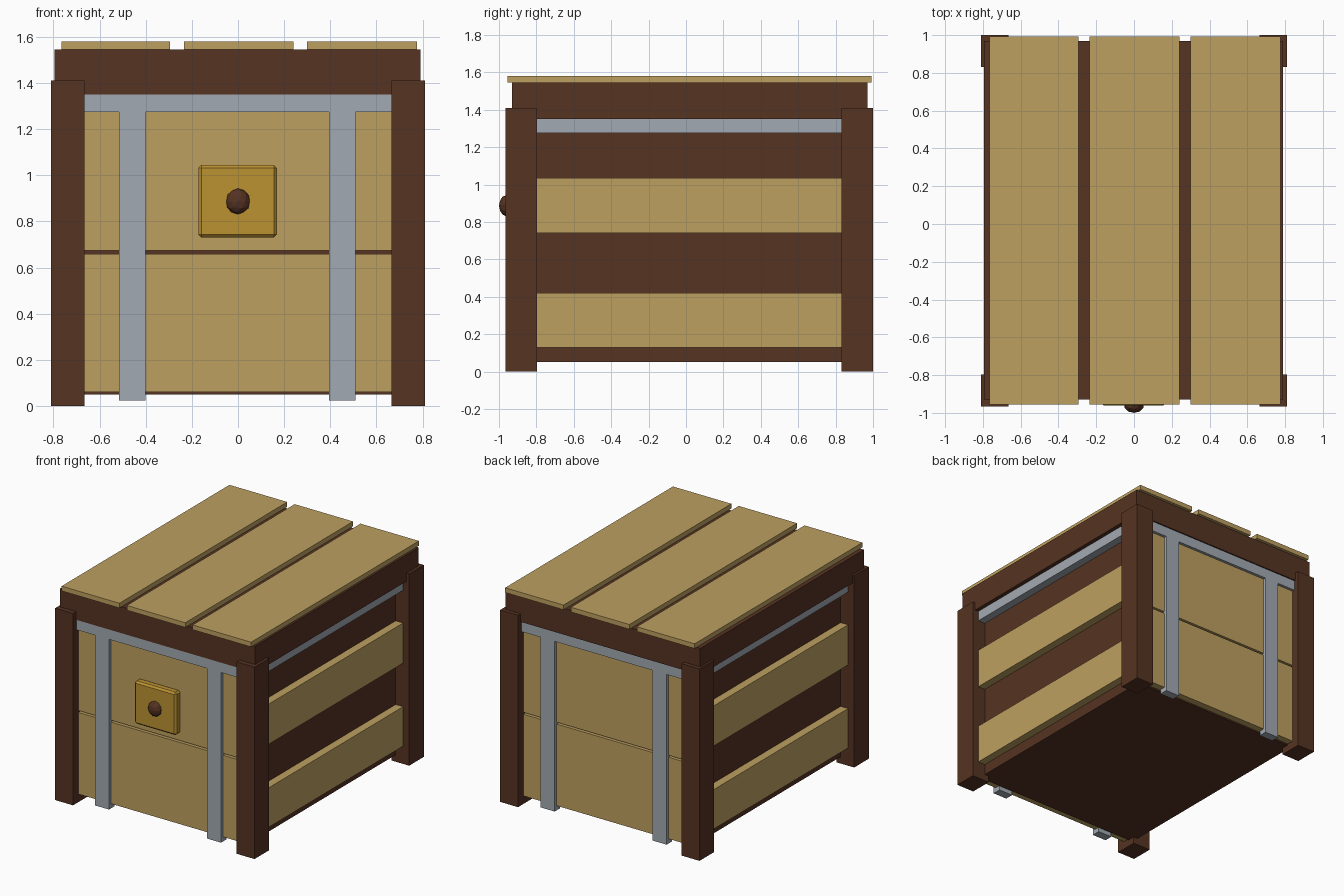
import bpy
import bmesh
from mathutils import Matrix

if "Cube" in bpy.data.objects:
    bpy.data.objects.remove(bpy.data.objects["Cube"], do_unlink=True)


def material(name, rgb):
    m = bpy.data.materials.new(name)
    m.use_nodes = True
    color = (*rgb, 1)
    m.diffuse_color = color
    m.node_tree.nodes["Principled BSDF"].inputs["Base Color"].default_value = color
    return m


TAN = material("light wood", (0.515, 0.352, 0.117))
BROWN = material("dark wood", (0.093, 0.033, 0.016))
GRAY = material("steel", (0.361, 0.402, 0.445))
GOLD = material("brass", (0.497, 0.287, 0.032))

MID = 0.0175  # middle of the crate in y, since the knob sticks out in front


def finish(name, bm, mat):
    mesh = bpy.data.meshes.new(name)
    bm.to_mesh(mesh)
    bm.free()
    mesh.materials.append(mat)
    obj = bpy.data.objects.new(name, mesh)
    bpy.context.collection.objects.link(obj)
    return obj


def box(name, mat, x, y, z):
    """Box spanning the given (low, high) ranges."""
    bm = bmesh.new()
    spans = [(min(r), max(r)) for r in (x, y, z)]
    center = [(a + b) / 2 for a, b in spans]
    size = [b - a for a, b in spans]
    bmesh.ops.create_cube(bm, size=1, matrix=Matrix.Translation(center) @ Matrix.Diagonal((*size, 1)))
    return finish(name, bm, mat)


# Inner body and lid
box("body", BROWN, (-0.70, 0.70), (MID - 0.87, MID + 0.87), (0.05, 1.36))
box("lid", BROWN, (-0.795, 0.79), (-0.93, 0.97), (1.35, 1.545))

# Lid planks
for i, x in enumerate([(-0.765, -0.295), (-0.235, 0.24), (0.30, 0.775)]):
    box(f"lid_plank_{i + 1}", TAN, x, (-0.955, 0.993), (1.545, 1.58))

# Corner legs
for sx, side in ((-1, "right"), (1, "left")):
    for sy, end in ((-1, "front"), (1, "back")):
        box(f"{end}_{side}_leg", BROWN, (sx * 0.665, sx * 0.81),
            (MID + sy * 0.813, MID + sy * 0.9825), (0, 1.41))

# Front and back: two panels, a top rail and two straps
for s, end in ((-1, "front"), (1, "back")):
    panel_y = (MID + s * 0.86, MID + s * 0.922)
    metal_y = (MID + s * 0.88, MID + s * 0.943)
    box(f"{end}_lower_panel", TAN, (-0.69, 0.69), panel_y, (0.06, 0.66))
    box(f"{end}_upper_panel", TAN, (-0.69, 0.69), panel_y, (0.674, 1.32))
    box(f"{end}_rail", GRAY, (-0.68, 0.68), metal_y, (1.275, 1.35))
    for x, side in (((-0.515, -0.40), "right"), ((0.395, 0.51), "left")):
        box(f"{end}_{side}_strap", GRAY, x, metal_y, (0.025, 1.275))

# Sides: two boards and a rail
for s, side in ((-1, "right"), (1, "left")):
    x, y = (s * 0.69, s * 0.76), (MID - 0.82, MID + 0.82)
    box(f"{side}_lower_board", TAN, x, y, (0.13, 0.42))
    box(f"{side}_upper_board", TAN, x, y, (0.74, 1.035))
    box(f"{side}_rail", GRAY, x, y, (1.275, 1.355))

# Lock plate with softened edges
plate = box("lock_plate", GOLD, (-0.172, 0.168), (-0.962, -0.90), (0.73, 1.045))
bevel = plate.modifiers.new("edge", "BEVEL")
bevel.width = 0.013
bevel.segments = 1

# Faceted knob
bm = bmesh.new()
bmesh.ops.create_icosphere(bm, subdivisions=2, radius=1,
                           matrix=Matrix.Translation((0, -0.962, 0.887)) @ Matrix.Diagonal((0.053, 0.038, 0.056, 1)))
finish("knob", bm, BROWN)
